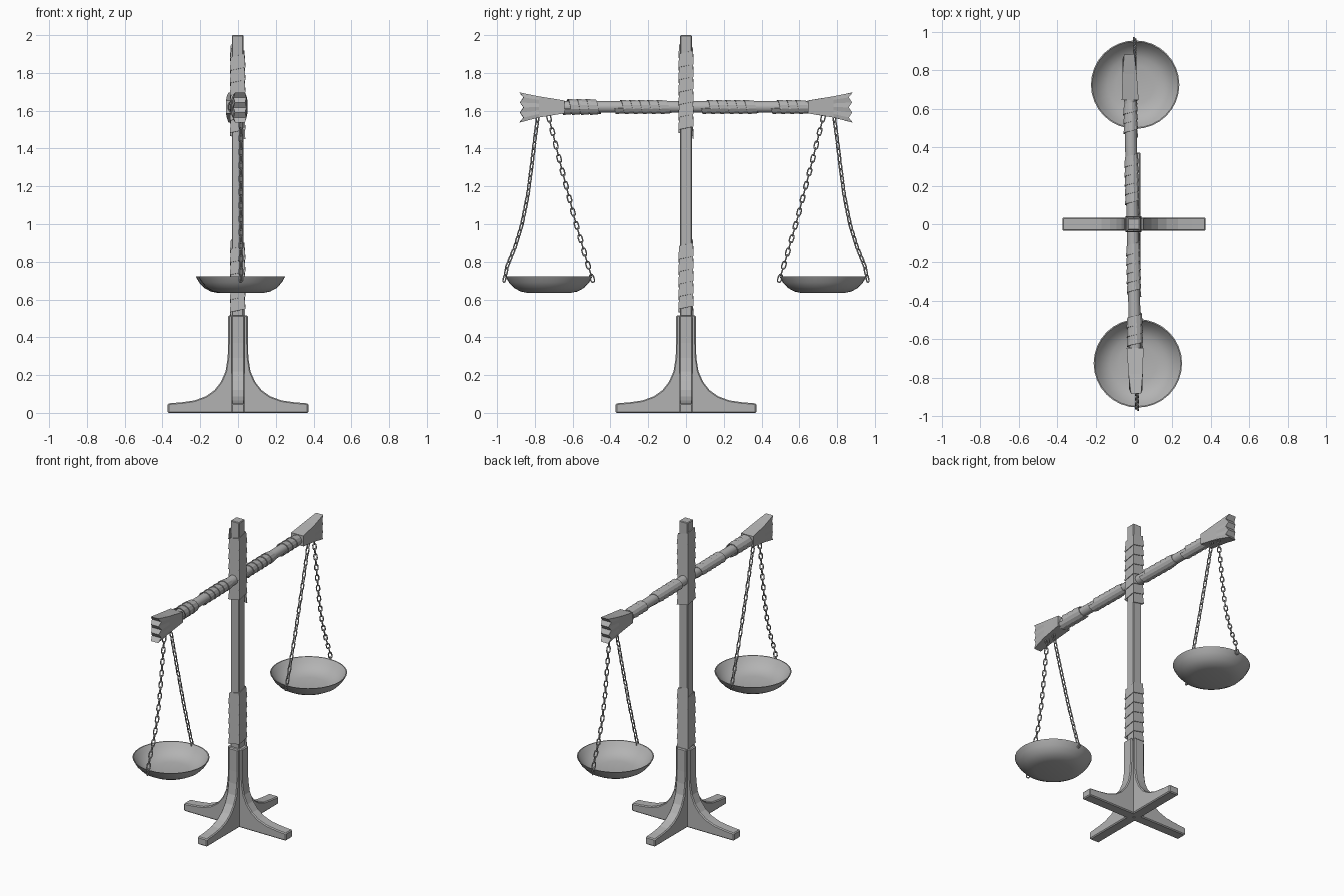
import bpy, bmesh, math
from mathutils import Vector, Matrix

if "Cube" in bpy.data.objects:
    bpy.data.objects.remove(bpy.data.objects["Cube"])

grey = bpy.data.materials.new("grey_metal")
grey.diffuse_color = (0.45, 0.45, 0.45, 1)
grey.use_nodes = True
grey.node_tree.nodes["Principled BSDF"].inputs["Base Color"].default_value = grey.diffuse_color


def finish(name, bm, smooth=None, bevel=0.0, solid=0.0, matrix=None):
    bmesh.ops.recalc_face_normals(bm, faces=bm.faces[:])
    mesh = bpy.data.meshes.new(name)
    bm.to_mesh(mesh)
    bm.free()
    mesh.materials.append(grey)
    obj = bpy.data.objects.new(name, mesh)
    bpy.context.collection.objects.link(obj)
    if matrix:
        obj.matrix_world = matrix
    if solid:
        mod = obj.modifiers.new("thickness", 'SOLIDIFY')
        mod.thickness, mod.offset = solid, -1
    if bevel:
        mod = obj.modifiers.new("bevel", 'BEVEL')
        mod.width, mod.segments, mod.limit_method = bevel, 1, 'ANGLE'
    if smooth:
        bpy.ops.object.select_all(action='DESELECT')
        obj.select_set(True)
        bpy.context.view_layer.objects.active = obj
        bpy.ops.object.shade_smooth_by_angle(angle=math.radians(smooth))
    return obj


def loft(bm, rings, closed=True):
    rows = [[bm.verts.new(p) for p in ring] for ring in rings]
    n = len(rows[0])
    for a, b in zip(rows, rows[1:]):
        for i in range(n if closed else n - 1):
            j = (i + 1) % n
            bm.faces.new((a[i], a[j], b[j], b[i]))
    return rows


# Wrapped strap: overlapping helical ribbon around the local z axis
def wrap(name, z0, z1, pitch, sides, r_low, r_high, matrix):
    bm = bmesh.new()
    steps = round((z1 - z0) / pitch * sides) - sides
    low, high = [], []
    for i in range(steps + 1):
        a = 2 * math.pi * (i + 0.5) / sides
        z = z0 + pitch * i / sides
        d = Vector((math.cos(a), math.sin(a), 0))
        low.append(d * r_low + Vector((0, 0, z)))
        high.append(d * r_high + Vector((0, 0, z + pitch * 1.08)))
    loft(bm, [low, high], closed=False)
    finish(name, bm, solid=0.005, matrix=matrix)


# Four curved feet
foot_profile = [(0, 0), (.372, 0), (.372, .05), (.3, .056), (.23, .066), (.17, .088), (.125, .12),
                (.09, .165), (.066, .22), (.055, .29), (.052, .37), (.052, .515), (0, .515)]
for k in range(4):
    bm = bmesh.new()
    face = bm.faces.new([bm.verts.new((x, -.035, z)) for x, z in foot_profile])
    new = bmesh.ops.extrude_face_region(bm, geom=[face])
    bmesh.ops.translate(bm, vec=(0, .07, 0),
                        verts=[v for v in new["geom"] if isinstance(v, bmesh.types.BMVert)])
    finish(f"foot_{k + 1}", bm, bevel=0.006, matrix=Matrix.Rotation(k * math.pi / 2, 4, 'Z'))

# Square post with two wrapped sections
bm = bmesh.new()
bmesh.ops.create_cube(bm, size=1, matrix=Matrix.Translation((-.002, 0, 1.2))
                      @ Matrix.Diagonal((.062, .062, 1.6, 1)))
finish("post", bm, bevel=0.004)
R = math.sqrt(2)
post_axis = Matrix.Translation((-.002, 0, 0))
wrap("lower_post_wrap", .5, .92, .066, 4, .041 * R, .036 * R, post_axis)
wrap("upper_post_wrap", 1.45, 1.94, .066, 4, .041 * R, .036 * R, post_axis)

# Crossbeam, turned very slightly about the post
beam = Matrix.Translation((-.007, 0, 1.62)) @ Matrix.Rotation(.02, 4, 'Z')
along_y = beam @ Matrix.Rotation(-math.pi / 2, 4, 'X')
bm = bmesh.new()
bmesh.ops.create_cone(bm, cap_ends=True, segments=12, radius1=.031, radius2=.031, depth=1.34)
finish("beam", bm, smooth=40, matrix=along_y)
for k, (a, b) in enumerate([(-.66, -.45), (-.38, -.08), (.08, .38), (.45, .66)]):
    wrap(f"beam_wrap_{k + 1}", a, b, .048, 12, .039, .034, along_y)

# Flared beam ends with a scalloped tip
notch = [0, .022, .004, .022, .004, .022, 0]
bulge = [.026, .034, .027, .035, .027, .034, .026]
for side, name in ((1, "back"), (-1, "front")):
    bm = bmesh.new()
    rings = []
    for y, half, wide in ((.645, .034, .044), (.7, .043, .041), (.78, .056, .037), (.883, .08, None)):
        left, right = [], []
        for i in range(7):
            tip = wide is None
            z = (i / 3 - 1) * half - (.003 if tip else 0)
            w = bulge[i] if tip else wide
            yy = y - (notch[i] if tip else 0)
            right.append((w, side * yy, z))
            left.append((-w, side * yy, z))
        rings.append(right + left[::-1])
    rows = loft(bm, rings)
    for row in (rows[0], rows[-1]):
        for i in range(6):
            bm.faces.new((row[i], row[i + 1], row[12 - i], row[13 - i]))
    finish(f"{name}_beam_end", bm, matrix=beam)


# Shallow round pan, with an inner and outer wall
def pan(name, x, y):
    bm = bmesh.new()
    profile = [(.004, .634), (.11, .634), (.15, .642), (.185, .661), (.212, .69), (.23, .722),
               (.224, .722), (.205, .695), (.178, .669), (.145, .651), (.1, .643), (.004, .642)]
    n = 32
    rings = [[(x + r * math.cos(2 * math.pi * i / n), y + r * math.sin(2 * math.pi * i / n), z)
              for i in range(n)] for r, z in profile]
    rows = loft(bm, rings)
    bm.faces.new(rows[0])
    bm.faces.new(rows[-1])
    finish(name, bm, smooth=45)


# One oval chain link, long axis along local z, flat in local x
def add_link(bm, matrix, length=.05, width=.027, r=.004):
    n, m = 10, 5
    rings = []
    bend = width / 2 - r
    straight = length / 2 - width / 2
    for i in range(n):
        a = 2 * math.pi * (i // 5 * 5 + (i % 5) * 1.25) / n
        d = Vector((math.cos(a), 0, math.sin(a)))
        c = d * bend + Vector((0, 0, straight if i < 5 else -straight))
        rings.append([matrix @ (c + r * (math.cos(t) * d + math.sin(t) * Vector((0, 1, 0))))
                      for t in [2 * math.pi * j / m for j in range(m)]])
    rows = [[bm.verts.new(p) for p in ring] for ring in rings]
    for i in range(n):
        a, b = rows[i], rows[(i + 1) % n]
        for j in range(m):
            bm.faces.new((a[j], a[(j + 1) % m], b[(j + 1) % m], b[j]))


# Chain of alternating links spaced evenly along a path
def chain(name, points, roll, pitch=.036):
    points = [Vector(p) for p in points]
    total = sum((b - a).length for a, b in zip(points, points[1:]))
    count = round(total / pitch)
    bm = bmesh.new()
    for k in range(count + 1):
        s = total * k / count
        for a, b in zip(points, points[1:]):
            seg = (b - a).length
            if s <= seg + 1e-6:
                break
            s -= seg
        t = (b - a).normalized()
        x = Vector((1, 0, 0))
        frame = Matrix((x, t.cross(x), t)).transposed().to_4x4()
        turn = Matrix.Rotation(roll + k % 2 * math.pi / 2, 4, 'Z')
        add_link(bm, Matrix.Translation(a + t * s) @ frame @ turn)
    finish(name, bm, smooth=60)


for side, name, pan_x, x in ((1, "back", .006, .004), (-1, "front", .02, .016)):
    pan(f"{name}_pan", pan_x, side * .725)
    outer = [(.785, 1.56), (.8, 1.45), (.818, 1.3), (.838, 1.15), (.868, 1.0),
             (.905, .88), (.945, .78), (.96, .712)]
    inner = [(.725, 1.56), (.665, 1.32), (.59, 1.03), (.53, .82), (.497, .712)]
    chain(f"{name}_outer_chain", [(x, side * y, z) for y, z in outer], math.pi / 4)
    chain(f"{name}_inner_chain", [(x, side * y, z) for y, z in inner], math.pi / 2)
